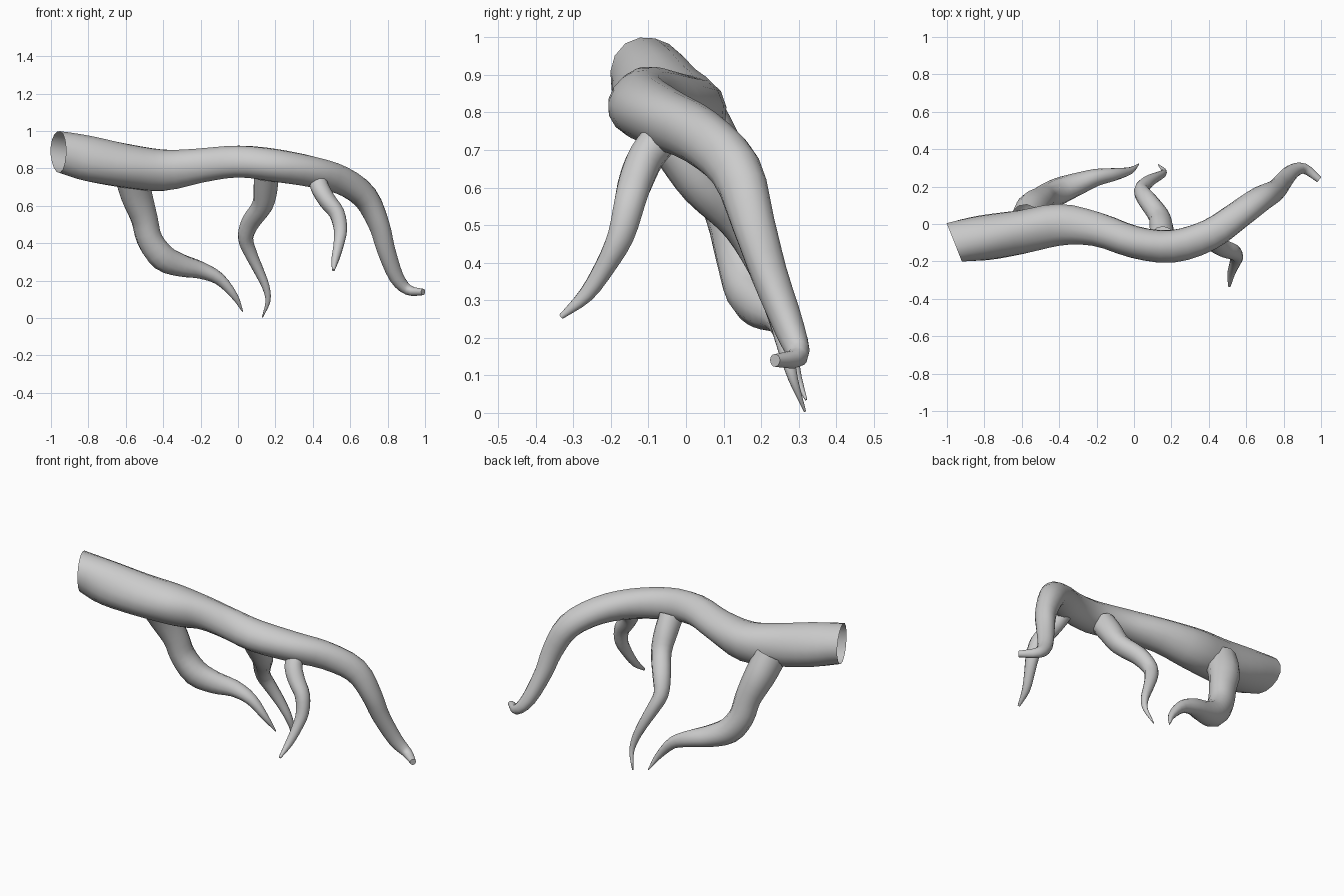
import bpy, bmesh, math
from mathutils import Vector

if "Cube" in bpy.data.objects:
    bpy.data.objects.remove(bpy.data.objects["Cube"])

STEPS = 3   # rings between path points


def spline(pts):
    """Catmull-Rom through (x, y, z, radius) points."""
    p = [Vector(q) for q in pts]
    p = [2 * p[0] - p[1]] + p + [2 * p[-1] - p[-2]]
    out = []
    for i in range(1, len(p) - 2):
        a, b, c, d = p[i - 1:i + 3]
        for s in range(STEPS):
            t = s / STEPS
            out.append(0.5 * (2 * b + (c - a) * t + (2 * a - 5 * b + 4 * c - d) * t * t
                              + (3 * b - a - 3 * c + d) * t ** 3))
    return out + [p[-2]]


def limb(name, pts, sides, first_dir=None, gnarl=0.03):
    """Tapered organic tube: open at its base, closed at its tip."""
    path = spline(pts)
    pos = [q.to_3d() for q in path]
    rad = [max(q[3], 0.002) for q in path]
    n = len(path)
    bm = bmesh.new()
    rings, side, prev = [], None, None
    for i in range(n):
        tan = (pos[min(i + 1, n - 1)] - pos[max(i - 1, 0)]).normalized()
        if first_dir and i < 4:
            tan = Vector(first_dir).normalized().lerp(tan, i / 4).normalized()
        if side is None:
            side = tan.cross(Vector((0.1, 1, 0.2))).normalized()
        else:
            side = prev.rotation_difference(tan) @ side
        prev = tan
        up = tan.cross(side)
        ring = []
        for k in range(sides):
            a = math.tau * k / sides
            r = rad[i] * (1 + gnarl * math.sin(3 * a + i * 0.55))
            ring.append(bm.verts.new(pos[i] + side * (r * math.cos(a)) + up * (r * math.sin(a))))
        rings.append(ring)
    for lo, hi in zip(rings, rings[1:]):
        for k in range(sides):
            m = (k + 1) % sides
            bm.faces.new((lo[k], lo[m], hi[m], hi[k]))
    bm.faces.new(rings[-1])
    for f in bm.faces:
        f.smooth = True
    bm.faces.ensure_lookup_table()
    bm.faces[-1].smooth = False
    me = bpy.data.meshes.new(name)
    bm.to_mesh(me)
    bm.free()
    ob = bpy.data.objects.new(name, me)
    bpy.context.collection.objects.link(ob)
    return ob


# Main root: hollow cut end on the left, curling tip on the right
limb("main_root", [
    (-.96, -.10, .89, .112), (-.80, -.075, .85, .122), (-.60, -.04, .813, .118),
    (-.40, -.003, .793, .112), (-.20, -.03, .816, .092), (0, -.097, .835, .086),
    (.20, -.118, .815, .088), (.40, -.058, .783, .083), (.55, .04, .737, .076),
    (.68, .135, .645, .069), (.755, .18, .50, .057), (.79, .22, .37, .049),
    (.845, .278, .22, .040), (.91, .297, .15, .028), (.99, .237, .14, .017)],
    16, first_dir=(.93, .37, 0))

# Thick branch at the back left, bending forward along the ground
limb("left_branch_root", [
    (-.575, .025, .77, .088), (-.545, .085, .655, .085), (-.50, .125, .53, .072),
    (-.47, .148, .42, .070), (-.40, .175, .325, .072), (-.30, .213, .28, .060),
    (-.20, .25, .255, .046), (-.10, .267, .21, .033), (-.02, .285, .12, .019),
    (.025, .32, .035, .003)], 12)

# Thin branch at the middle back
limb("middle_branch_root", [
    (.15, -.07, .77, .066), (.145, -.015, .69, .064), (.13, .045, .60, .056),
    (.07, .13, .515, .050), (.04, .18, .43, .041), (.065, .217, .35, .035),
    (.108, .245, .26, .028), (.148, .265, .17, .021), (.16, .285, .09, .013),
    (.13, .317, .004, .003)], 12)

# Short branch at the front right
limb("front_branch_root", [
    (.425, -.065, .735, .050), (.442, -.105, .685, .049), (.48, -.13, .625, .047),
    (.53, -.15, .56, .042), (.548, -.175, .47, .036), (.537, -.215, .39, .028),
    (.52, -.265, .315, .021), (.51, -.333, .256, .007)], 12)
